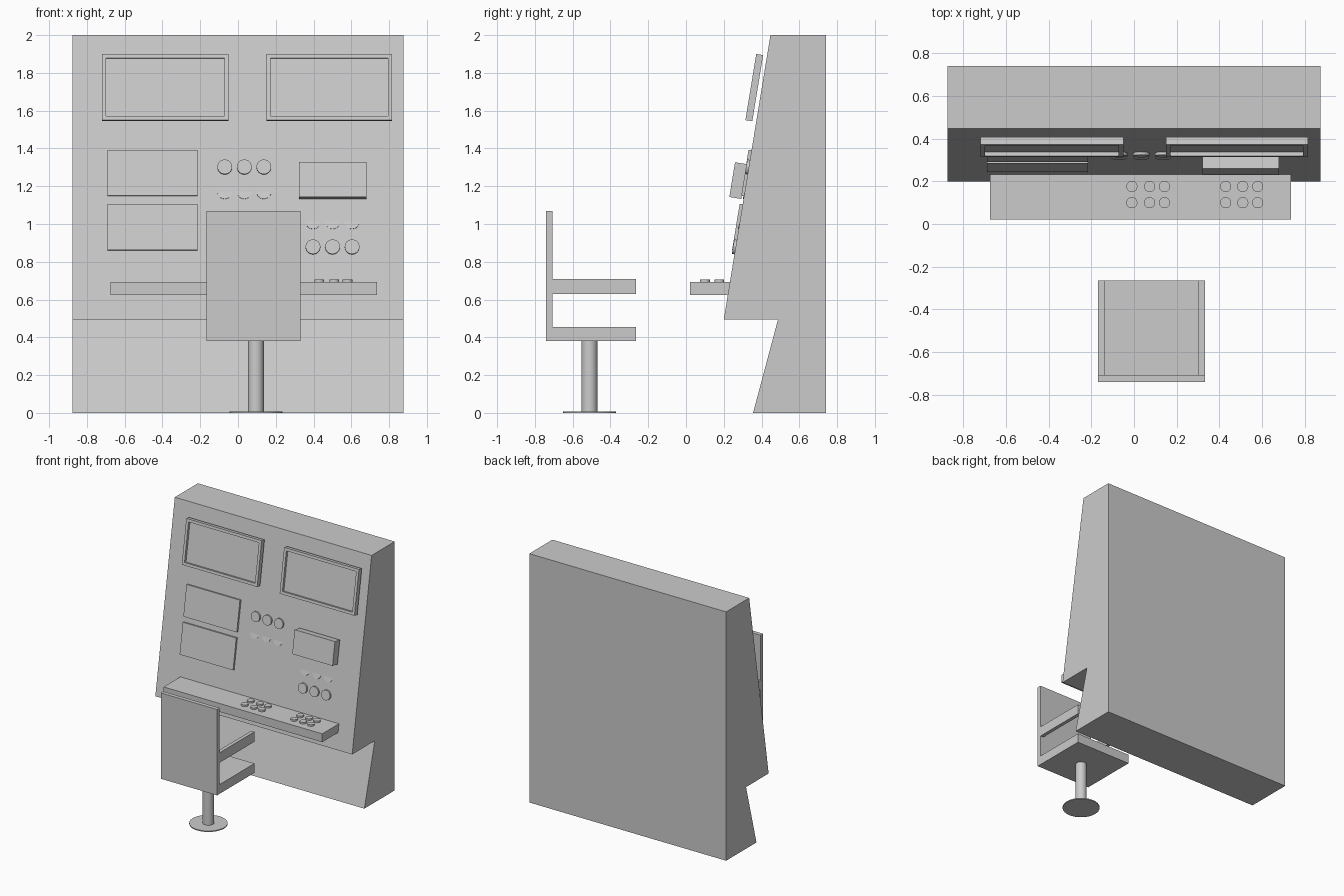
import bpy, bmesh
from math import atan2, cos, sin, pi, radians
from mathutils import Matrix, Vector

if "Cube" in bpy.data.objects:
    bpy.data.objects.remove(bpy.data.objects["Cube"])

# Sloped console face: starts at (y, z) = BASE and leans back by LEAN
BASE = Vector((0, 0.2, 0.495))
LEAN = atan2(0.247, 1.505)
SLOPE = Matrix.Translation(BASE) @ Matrix.Rotation(pi / 2 - LEAN, 4, 'X')


def finish(name, bm, matrix=None, smooth=False):
    bmesh.ops.recalc_face_normals(bm, faces=bm.faces)
    me = bpy.data.meshes.new(name)
    bm.to_mesh(me)
    bm.free()
    ob = bpy.data.objects.new(name, me)
    bpy.context.collection.objects.link(ob)
    if matrix:
        ob.matrix_world = matrix
    if smooth:
        bpy.context.view_layer.objects.active = ob
        ob.select_set(True)
        bpy.ops.object.shade_smooth_by_angle(angle=radians(40))
        ob.select_set(False)
    return ob


def box(name, x, y, z, matrix=None, recess=None):
    bm = bmesh.new()
    lo, hi = Vector((x[0], y[0], z[0])), Vector((x[1], y[1], z[1]))
    bmesh.ops.create_cube(bm, size=1, matrix=Matrix.Translation((lo + hi) / 2)
                          @ Matrix.Diagonal((*(hi - lo), 1)))
    if recess:
        border, depth = recess
        bm.normal_update()
        front = max(bm.faces, key=lambda f: f.calc_center_median().z)
        bmesh.ops.inset_individual(bm, faces=[front], thickness=border)
        new = bmesh.ops.extrude_discrete_faces(bm, faces=[front])['faces'][0]
        bmesh.ops.translate(bm, verts=new.verts, vec=(0, 0, -depth))
    return finish(name, bm, matrix)


def cylinder(name, r, z0, z1, matrix, segments=32):
    bm = bmesh.new()
    bmesh.ops.create_cone(bm, cap_ends=True, segments=segments, radius1=r, radius2=r,
                          depth=z1 - z0, matrix=Matrix.Translation((0, 0, (z0 + z1) / 2)))
    return finish(name, bm, matrix, smooth=True)


def along(z, n):
    """Distance up the slope for world height z, n in front of the face."""
    return (z - BASE.z - n * sin(LEAN)) / cos(LEAN)


def slope_box(name, x, z, back, front, recess=None):
    return box(name, x, (along(z[0], front), along(z[1], front)), (back, front), SLOPE, recess)


# Console cabinet, extruded from its side profile
profile = [(0.355, 0), (0.74, 0), (0.74, 2), (0.447, 2), (0.2, 0.495), (0.487, 0.495)]
bm = bmesh.new()
face = bm.faces.new([bm.verts.new((-0.875, y, z)) for y, z in profile])
ext = bmesh.ops.extrude_face_region(bm, geom=[face])['geom']
bmesh.ops.translate(bm, vec=(1.75, 0, 0),
                    verts=[v for v in ext if isinstance(v, bmesh.types.BMVert)])
finish("console_cabinet", bm)

# Large framed monitors standing off the slope
for side, x in (("left", (-0.72, -0.05)), ("right", (0.15, 0.815))):
    slope_box(f"monitor_{side}", x, (1.55, 1.90), 0.021, 0.058, (0.031, 0.02))

# Flat display panels and the thick instrument box
slope_box("upper_display", (-0.69, -0.215), (1.15, 1.393), -0.005, 0.016)
slope_box("lower_display", (-0.69, -0.215), (0.863, 1.107), -0.005, 0.016)
slope_box("instrument_box", (0.322, 0.68), (1.143, 1.327), 0.012, 0.076)

# Round slope buttons: one proud row and one half-sunken row per group
for group, x0, proud_z, sunk_z in (("left", -0.07, 1.303, 1.171), ("right", 0.397, 0.88, 1.012)):
    for i in range(3):
        x = x0 + 0.1035 * i
        m = SLOPE @ Matrix.Translation((x, along(proud_z, 0.014), 0))
        cylinder(f"{group}_button_{i}", 0.039, -0.01, 0.014, m)
        m = (SLOPE @ Matrix.Translation((x, along(sunk_z, 0), 0))
             @ Matrix.Rotation(radians(-6), 4, 'X'))
        cylinder(f"{group}_sunken_button_{i}", 0.039, -0.024, 0, m)

# Desk shelf with two clusters of keys
box("desk_shelf", (-0.675, 0.735), (0.02, 0.238), (0.625, 0.692))
for cluster, xs in (("middle", (-0.01, 0.073, 0.143)), ("right", (0.43, 0.51, 0.58))):
    for i, x in enumerate(xs):
        for j, y in enumerate((0.1, 0.176)):
            cylinder(f"{cluster}_key_{i}_{j}", 0.026, 0.68, 0.705, Matrix.Translation((x, y, 0)))

# Chair
box("seat", (-0.168, 0.332), (-0.74, -0.265), (0.38, 0.455))
box("backrest", (-0.168, 0.332), (-0.74, -0.708), (0.38, 1.07))
for side, x in (("left", -0.168), ("right", 0.303)):
    box(f"armrest_{side}", (x, x + 0.029), (-0.72, -0.265), (0.63, 0.71))
post = Matrix.Translation((0.095, -0.511, 0))
cylinder("chair_post", 0.042, 0.004, 0.385, post)
cylinder("chair_base", 0.14, 0, 0.008, post)
